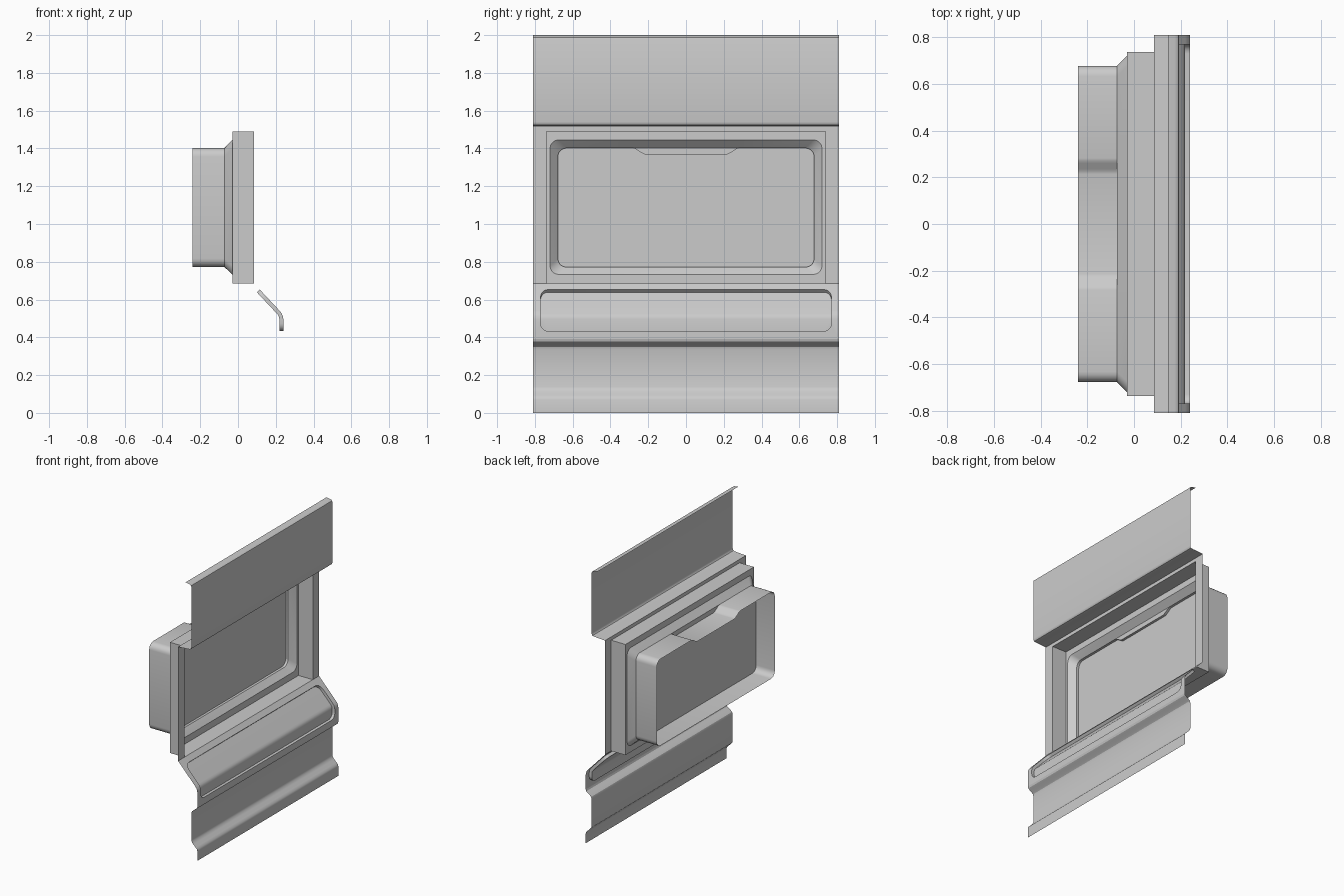
import bpy, bmesh, math
from mathutils import Vector

if "Cube" in bpy.data.objects:
    bpy.data.objects.remove(bpy.data.objects["Cube"])

W = 0.81                                   # half width of the wall
OPEN = (0.738, 0.685, 1.49)                # window opening: half width, bottom, top

# wall profiles (x, z), bottom to top
LOWER = [(.24, 0), (.24, .07), (.236, .083), (.225, .094), (.207, .112), (.196, .124),
         (.192, .138), (.192, .335), (.196, .348), (.207, .358), (.225, .370), (.236, .379), (.24, .392)]
APRON = [(.24, .392), (.24, .497), (.237, .513), (.231, .527), (.22, .541), (.085, .685)]
UPPER = [(.085, 1.49), (.085, 1.515), (.174, 1.521), (.185, 1.524), (.190, 1.530), (.192, 1.541),
         (.192, 1.98), (.190, 1.987), (.184, 1.992), (.174, 1.995), (.145, 2.0)]
# one side of the softened notch: (y, fraction of depth)
NOTCH = [(.282, 0), (.271, .08), (.260, .27), (.236, .73), (.225, .92), (.214, 1)]


def finish(bm, name):
    bmesh.ops.remove_doubles(bm, verts=bm.verts, dist=1e-5)
    bmesh.ops.dissolve_degenerate(bm, edges=bm.edges, dist=1e-5)
    bmesh.ops.recalc_face_normals(bm, faces=bm.faces)
    # open sheets face the room side (+x)
    if sum(f.normal.x * f.calc_area() for f in bm.faces) < 0:
        bmesh.ops.reverse_faces(bm, faces=bm.faces)
    me = bpy.data.meshes.new(name)
    bm.to_mesh(me)
    bm.free()
    ob = bpy.data.objects.new(name, me)
    bpy.context.collection.objects.link(ob)
    bpy.ops.object.select_all(action='DESELECT')
    ob.select_set(True)
    bpy.context.view_layer.objects.active = ob
    bpy.ops.object.shade_smooth_by_angle(angle=math.radians(30))
    return ob


def rounded(w, z0, z1, r, notch=None, seg=5):
    """Rounded rectangle in (y, z); notch adds a dip of that depth in the top edge."""
    pts = []
    for i, (cy, cz) in enumerate([(w - r, z0 + r), (w - r, z1 - r), (r - w, z1 - r), (r - w, z0 + r)]):
        for k in range(seg + 1):
            a = math.radians(-90 + 90 * i + 90 * k / seg)
            pts.append((cy + r * math.cos(a), cz + r * math.sin(a)))
        if i == 1 and notch is not None:
            pts += [(y, z1 - notch * f) for y, f in NOTCH]
            pts += [(-y, z1 - notch * f) for y, f in reversed(NOTCH)]
    return pts


def apron_point(y, z, depth=0):
    """Point on the bent apron, pushed back along its normal by depth."""
    for (x0, a), (x1, b) in zip(APRON, APRON[1:]):
        if z <= b + 1e-6:
            break
    t = (z - a) / (b - a)
    n = Vector((b - a, 0, x0 - x1)).normalized()
    return Vector((x0 + (x1 - x0) * t, y, z)) - n * depth


def flat_fill(loops):
    """Fill loops in the yz plane and split at the apron bends."""
    bm = bmesh.new()
    for loop in loops:
        vs = [bm.verts.new((0, y, z)) for y, z in loop]
        for a, b in zip(vs, vs[1:] + vs[:1]):
            bm.edges.new((a, b))
    bmesh.ops.triangle_fill(bm, edges=bm.edges[:], use_beauty=True, normal=(1, 0, 0))
    for _, z in APRON[1:-1]:
        bmesh.ops.bisect_plane(bm, geom=bm.verts[:] + bm.edges[:] + bm.faces[:],
                               plane_co=(0, 0, z), plane_no=(0, 0, 1), dist=1e-6)
    return bm


def strip(name, profile, spans):
    """Extrude a profile over one or more y spans."""
    bm = bmesh.new()
    for y0, y1 in spans:
        rows = [[bm.verts.new((x, y, z)) for y in (y0, y1)] for x, z in profile]
        for p, q in zip(rows, rows[1:]):
            bm.faces.new((p[0], p[1], q[1], q[0]))
    return finish(bm, name)


# plain wall sections
strip("lower_wall", LOWER, [(-W, W)])
strip("upper_wall", UPPER, [(-W, W)])
strip("window_posts", [(.085, OPEN[1]), (.085, OPEN[2])], [(-W, -OPEN[0]), (OPEN[0], W)])

# sloped apron with a rounded hole for the recess
z0, z1 = APRON[0][1], APRON[-1][1]
recess = rounded(.77, .433, .653, .04)
bm = flat_fill([[(-W, z0), (W, z0), (W, z1), (-W, z1)], recess])
for v in bm.verts:
    v.co = apron_point(v.co.y, v.co.z)
finish(bm, "apron")

# recess tray: floor set back, rim walls joining the apron
bm = flat_fill([recess])
floor = bm.verts[:]
bmesh.ops.extrude_edge_only(bm, edges=[e for e in bm.edges if e.is_boundary])
floor = set(floor)
for v in bm.verts:
    v.co = apron_point(v.co.y, v.co.z, .021 if v in floor else 0)
finish(bm, "apron_recess")

# window box: stepped tube with chamfered neck and top notch, open at the back
sections = [(.085, rounded(*OPEN, 0, 0)),
            (-.03, rounded(*OPEN, 0, 0)),
            (-.03, rounded(.72, .733, 1.445, .045, 0)),
            (-.072, rounded(.678, .772, 1.402, .045, 0)),
            (-.072, rounded(.678, .772, 1.402, .045, .034)),
            (-.24, rounded(.678, .772, 1.402, .045, .034))]
bm = bmesh.new()
rings = [[bm.verts.new((x, y, z)) for y, z in pts] for x, pts in sections]
for r, s in zip(rings, rings[1:]):
    n = len(r)
    for i in range(n):
        j = (i + 1) % n
        bm.faces.new((r[i], r[j], s[j], s[i]))
finish(bm, "window_box")

# window pane set inside the tube just behind the neck
bm = bmesh.new()
bm.faces.new([bm.verts.new((-.09, y, z)) for y, z in sections[-1][1]])
finish(bm, "window_pane")
